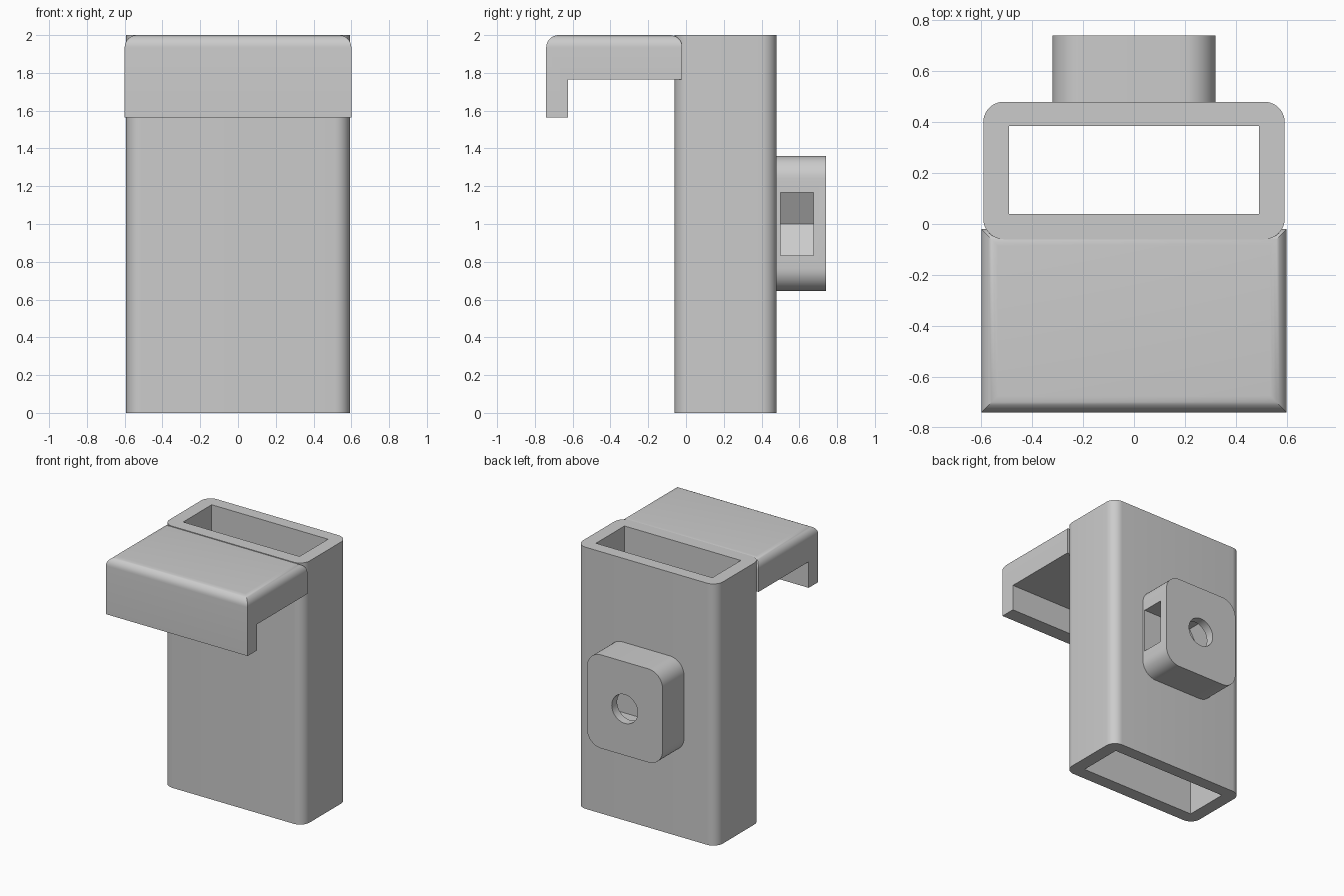
import bpy, bmesh, math
from mathutils import Matrix, Vector

cube = bpy.data.objects.get("Cube")
if cube:
    bpy.data.objects.remove(cube, do_unlink=True)

grey = bpy.data.materials.new("plain grey")
grey.use_nodes = True
tone = (0.6, 0.6, 0.6, 1)
grey.diffuse_color = tone
grey.node_tree.nodes["Principled BSDF"].inputs["Base Color"].default_value = tone


def rounded_rect(u0, u1, v0, v1, r, steps=10):
    """Counter-clockwise outline of a rectangle with round corners."""
    pts = []
    corners = ((u1 - r, v1 - r), (u0 + r, v1 - r), (u0 + r, v0 + r), (u1 - r, v0 + r))
    for i, (u, v) in enumerate(corners):
        for k in range(steps + 1):
            a = math.pi / 2 * (i + k / steps)
            pts.append((u + r * math.cos(a), v + r * math.sin(a)))
    return pts


def polygon(radius, sides, cu, cv):
    return [(cu + radius * math.cos(math.tau * i / sides),
             cv + radius * math.sin(math.tau * i / sides)) for i in range(sides)]


def prism(name, outline, axis, lo, hi):
    """Extrude a flat outline along one axis, from lo to hi."""
    place = {"X": lambda u, v: (lo, u, v),
             "Y": lambda u, v: (u, lo, v),
             "Z": lambda u, v: (u, v, lo)}[axis]
    step = Vector([(hi - lo) * (axis == a) for a in "XYZ"])
    bm = bmesh.new()
    face = bm.faces.new([bm.verts.new(place(u, v)) for u, v in outline])
    out = bmesh.ops.extrude_face_region(bm, geom=[face])["geom"]
    bmesh.ops.translate(bm, vec=step, verts=[g for g in out if isinstance(g, bmesh.types.BMVert)])
    bmesh.ops.recalc_face_normals(bm, faces=bm.faces)
    mesh = bpy.data.meshes.new(name)
    bm.to_mesh(mesh)
    bm.free()
    mesh.materials.append(grey)
    obj = bpy.data.objects.new(name, mesh)
    bpy.context.collection.objects.link(obj)
    return obj


def rect(u0, u1, v0, v1):
    return [(u0, v0), (u1, v0), (u1, v1), (u0, v1)]


def activate(obj):
    bpy.ops.object.select_all(action="DESELECT")
    obj.select_set(True)
    bpy.context.view_layer.objects.active = obj


def cut(obj, cutter):
    activate(obj)
    mod = obj.modifiers.new("cut", "BOOLEAN")
    mod.operation, mod.solver, mod.object = "DIFFERENCE", "EXACT", cutter
    bpy.ops.object.modifier_apply(modifier=mod.name)
    bpy.data.objects.remove(cutter, do_unlink=True)


def smooth(obj):
    activate(obj)
    bpy.ops.object.shade_smooth_by_angle(angle=math.radians(30))


# Open rectangular sleeve
sleeve = prism("sleeve", rounded_rect(-0.592, 0.592, -0.06, 0.48, 0.08), "Z", 0, 2)
cut(sleeve, prism("sleeve_cutter", rect(-0.492, 0.492, 0.04, 0.385), "Z", -0.1, 2.1))
smooth(sleeve)

# Hook: flat arm with a lip hanging at the front, rounded along its top edges
hook = prism("hook", [(-0.74, 1.565), (-0.625, 1.565), (-0.625, 1.765),
                      (-0.02, 1.765), (-0.02, 2), (-0.74, 2)], "X", -0.6, 0.6)
bm = bmesh.new()
bm.from_mesh(hook.data)
top_edges = [e for e in bm.edges if all(v.co.z > 1.99 for v in e.verts)]
bmesh.ops.bevel(bm, geom=top_edges, offset=0.065, offset_type="OFFSET",
                segments=8, profile=0.5, affect="EDGES")
bm.to_mesh(hook.data)
bm.free()
smooth(hook)

# Mounting block with a side slot for a hex nut and a round bolt hole
block = prism("mounting_block", rounded_rect(-0.32, 0.32, 0.645, 1.36, 0.12), "Y", 0.47, 0.74)
flat = 0.167
tip = flat * 2 / math.sqrt(3)
nut_slot = [(0.4, 1 - flat), (0.4, 1 + flat), (-tip / 2, 1 + flat), (-tip, 1), (-tip / 2, 1 - flat)]
cut(block, prism("slot_cutter", nut_slot, "Y", 0.5, 0.675))
cut(block, prism("hole_cutter", polygon(0.11, 40, 0, 1), "Y", 0.6, 0.8))
smooth(block)
